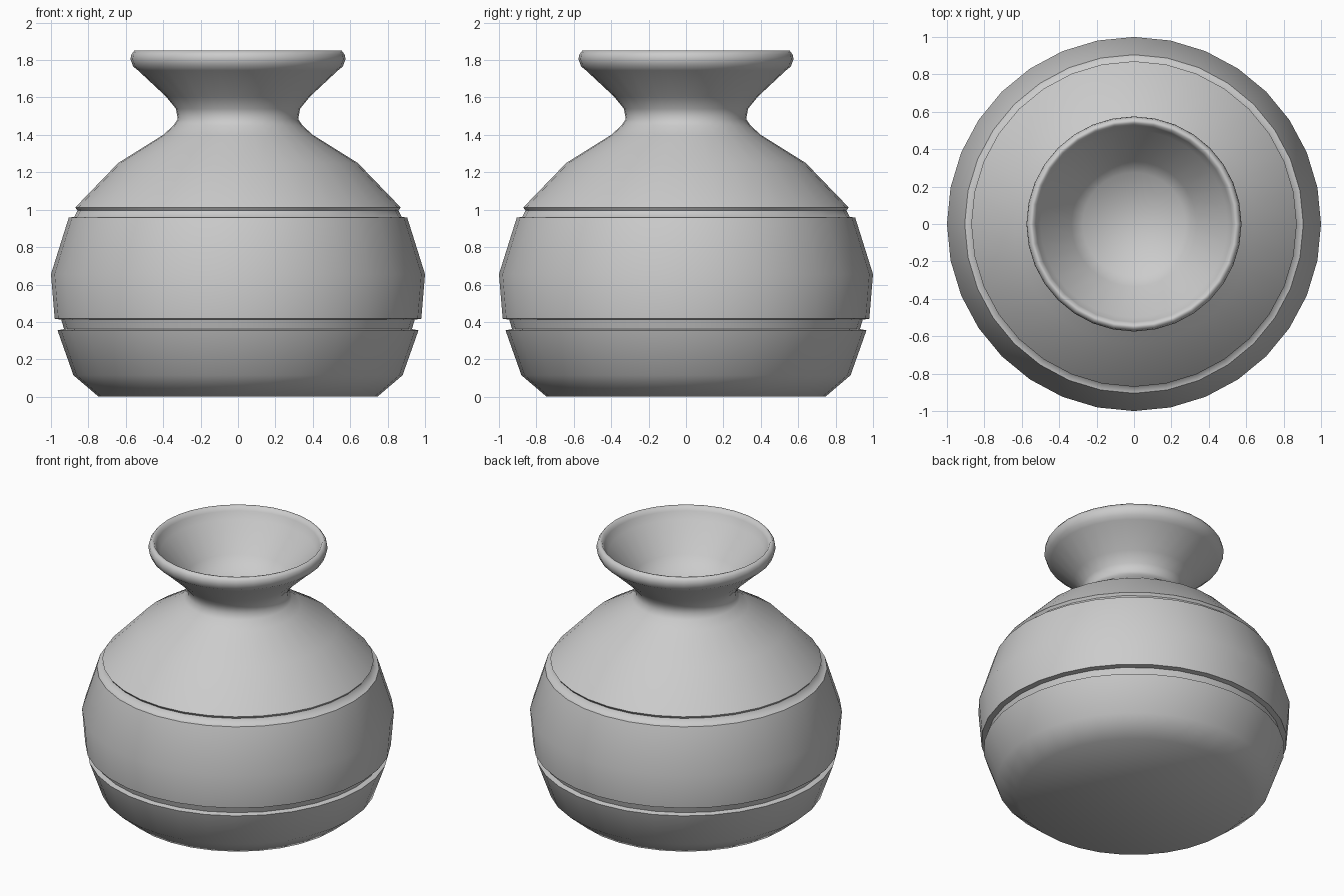
import bpy, bmesh, math

if "Cube" in bpy.data.objects:
    bpy.data.objects.remove(bpy.data.objects["Cube"])

SEGMENTS = 32

# Profile as (radius, height): foot, two grooves, shoulder, neck, flared rim, inner funnel
profile = [
    (0.745, 0.0), (0.88, 0.115), (0.965, 0.355),            # foot band
    (0.93, 0.362), (0.945, 0.412),                          # lower groove
    (0.98, 0.417), (1.0, 0.655), (0.905, 0.957),            # belly band
    (0.875, 0.962), (0.858, 0.995),                         # upper groove
    (0.87, 1.012), (0.64, 1.25), (0.40, 1.40),              # shoulder
    (0.345, 1.45), (0.322, 1.485), (0.332, 1.54), (0.385, 1.605),  # neck
    (0.535, 1.745), (0.56, 1.765), (0.575, 1.805), (0.57, 1.83), (0.555, 1.85),  # rim
    (0.54, 1.848), (0.525, 1.82), (0.50, 1.77),             # lip
    (0.335, 1.60), (0.275, 1.51),                           # inner funnel
]


def lathe(name, points, smooth_angle):
    bm = bmesh.new()
    rings = []
    for r, z in points:
        ring = []
        for i in range(SEGMENTS):
            a = 2 * math.pi * i / SEGMENTS
            ring.append(bm.verts.new((r * math.cos(a), r * math.sin(a), z)))
        rings.append(ring)
    for low, high in zip(rings, rings[1:]):
        for i in range(SEGMENTS):
            j = (i + 1) % SEGMENTS
            bm.faces.new((low[i], low[j], high[j], high[i]))
    # Underside and funnel floor
    bm.faces.new(rings[0][::-1])
    bm.faces.new(rings[-1])
    mesh = bpy.data.meshes.new(name)
    bm.to_mesh(mesh)
    bm.free()
    obj = bpy.data.objects.new(name, mesh)
    bpy.context.collection.objects.link(obj)
    bpy.context.view_layer.objects.active = obj
    obj.select_set(True)
    bpy.ops.object.shade_smooth_by_angle(angle=math.radians(smooth_angle))
    return obj


lathe("vase", profile, 62)
